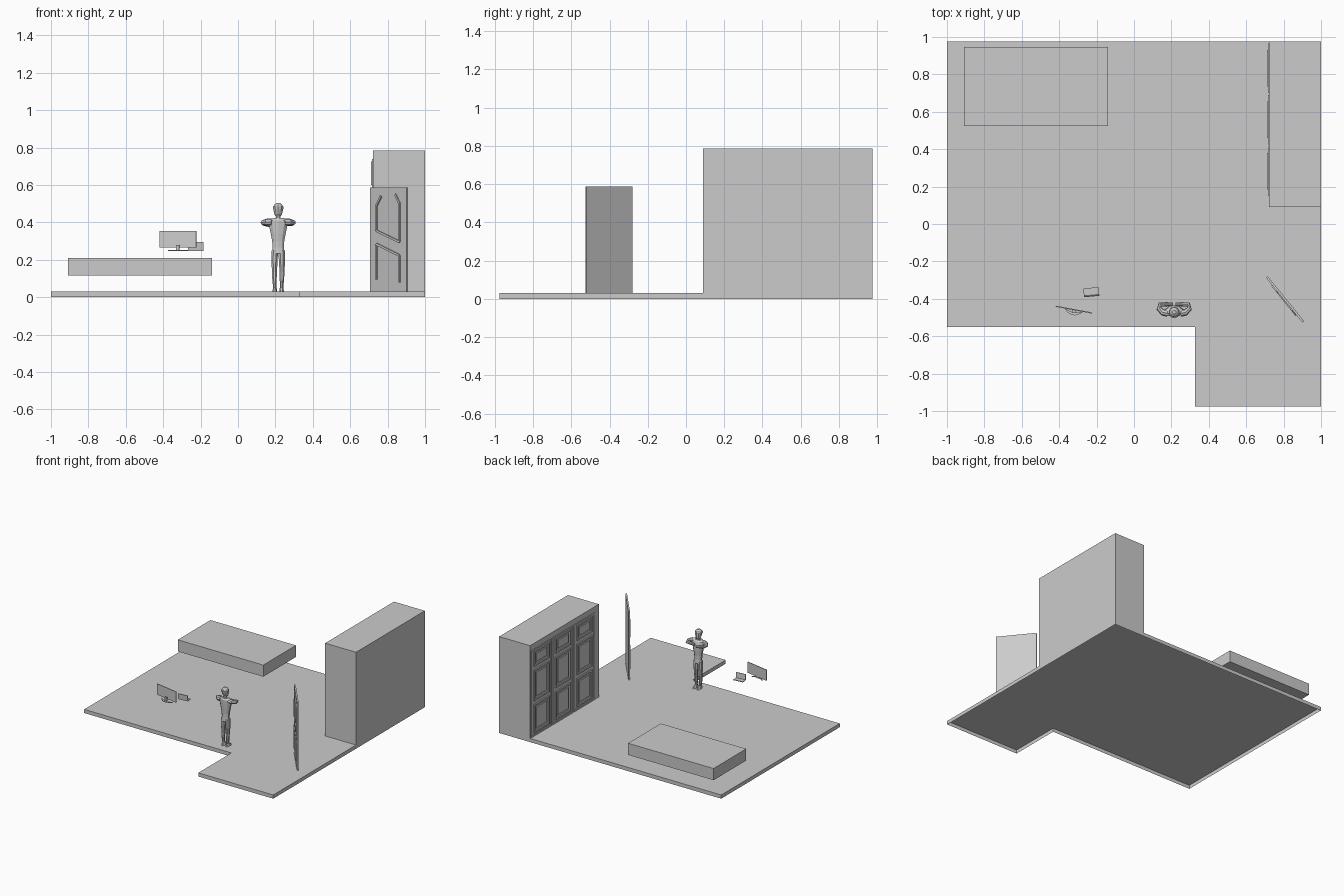
import bpy, bmesh, math
from mathutils import Vector, Matrix

if "Cube" in bpy.data.objects:
    bpy.data.objects.remove(bpy.data.objects["Cube"])


def finish(name, bm, matrix=None):
    bmesh.ops.recalc_face_normals(bm, faces=bm.faces)
    me = bpy.data.meshes.new(name)
    bm.to_mesh(me)
    bm.free()
    ob = bpy.data.objects.new(name, me)
    if matrix:
        ob.matrix_world = matrix
    bpy.context.collection.objects.link(ob)
    return ob


def add_box(bm, lo, hi, rot=None):
    lo, hi = Vector(lo), Vector(hi)
    m = Matrix.Translation((lo + hi) / 2) @ (rot or Matrix()) @ Matrix.Diagonal((*(hi - lo), 1))
    bmesh.ops.create_cube(bm, size=1, matrix=m)


def box(name, lo, hi, matrix=None):
    bm = bmesh.new()
    add_box(bm, lo, hi)
    return finish(name, bm, matrix)


def frame(bm, y0, y1, z0, z1, x0, x1, w):
    # rectangular moulding lying in the yz plane
    add_box(bm, (x0, y0, z0), (x1, y0 + w, z1))
    add_box(bm, (x0, y1 - w, z0), (x1, y1, z1))
    add_box(bm, (x0, y0 + w, z0), (x1, y1 - w, z0 + w))
    add_box(bm, (x0, y0 + w, z1 - w), (x1, y1 - w, z1))


def skin(bm, rings):
    rows = [[bm.verts.new(p) for p in r] for r in rings]
    n = len(rows[0])
    for a, b in zip(rows, rows[1:]):
        for i in range(n):
            bm.faces.new((a[i], a[(i + 1) % n], b[(i + 1) % n], b[i]))
    bm.faces.new(rows[0])
    bm.faces.new(rows[-1])


def stack(bm, sections, n=10):
    # sections: centre x, centre y, z, radius x, radius y
    skin(bm, [[(cx + rx * math.cos(2 * math.pi * (i + .5) / n),
                cy + ry * math.sin(2 * math.pi * (i + .5) / n), z) for i in range(n)]
              for cx, cy, z, rx, ry in sections])


def tube(bm, pts, radii, n=8):
    pts = [Vector(p) for p in pts]
    rings = []
    for i, p in enumerate(pts):
        d = (pts[min(i + 1, len(pts) - 1)] - pts[max(i - 1, 0)]).normalized()
        s = d.cross(Vector((0, 0, 1))).normalized()
        u = s.cross(d)
        rings.append([p + radii[i] * (s * math.cos(a) + u * math.sin(a))
                      for a in [2 * math.pi * k / n for k in range(n)]])
    skin(bm, rings)


# L-shaped floor: top sheet with a skirt, open underneath
FL = 0.03
bm = bmesh.new()
outline = [(-1, -.55), (.325, -.55), (.325, -.975), (1, -.975), (1, .975), (-1, .975)]
top = [bm.verts.new((x, y, FL)) for x, y in outline]
low = [bm.verts.new((x, y, 0)) for x, y in outline]
bm.faces.new(top)
for i in range(len(top)):
    j = (i + 1) % len(top)
    bm.faces.new((top[i], low[i], low[j], top[j]))
finish("floor", bm)

# Bed slab
box("bed", (-.91, .525, .115), (-.14, .945, .21))

# Wardrobe with three panelled doors
box("wardrobe", (.722, .09, FL), (1, .975, .785))
for i in range(3):
    bm = bmesh.new()
    y0 = .15 + i * .275
    y1 = y0 + .265
    frame(bm, y0, y1, FL + .002, .74, .717, .724, .012)
    for z0, z1 in ((.06, .29), (.32, .57), (.60, .725)):
        frame(bm, y0 + .035, y1 - .035, z0, z1, .712, .724, .012)
        add_box(bm, (.715, y0 + .065, z0 + .03), (.724, y1 - .065, z1 - .03))
    finish("wardrobe_door_%d" % (i + 1), bm)

# Open room door: local x along the leaf, local -y is the moulded side
ang = math.atan2(-.24, .195)
place = Matrix.Translation((.71, -.283, 0)) @ Matrix.Rotation(ang, 4, 'Z')
L = .309
box("room_door", (0, -.006, FL), (L, .006, .587), place)
bm = bmesh.new()
lines = [[(.098, .54), (.058, .49), (.058, .355), (.254, .295), (.254, .50), (.218, .55)],
         [(.058, .095), (.058, .285), (.254, .222), (.254, .08)]]
for path in lines:
    for a, b in zip(path, path[1:]):
        dx, dz = b[0] - a[0], b[1] - a[1]
        ln = math.hypot(dx, dz)
        c = Vector(((a[0] + b[0]) / 2, -.008, (a[1] + b[1]) / 2))
        h = Vector((ln / 2, .004, .006))
        add_box(bm, c - h, c + h, Matrix.Rotation(-math.atan2(dz, dx), 4, 'Y'))
finish("room_door_moulding", bm, place)

# Monitor: screen facing the room, neck and crescent foot behind it
place = Matrix.Translation((-.321, -.458, 0)) @ Matrix.Rotation(math.radians(-10.5), 4, 'Z')
box("monitor_screen", (-.099, -.003, .265), (.099, .003, .353), place)
bm = bmesh.new()
add_box(bm, (-.008, -.018, .25), (.01, -.003, .28))
N = 10
inner, outer = [], []
for k in range(N + 1):
    t = -1 + 2 * k / N
    outer.append((.055 * t, -.03 + .032 * t * t))
    inner.append((.055 * t, -.014 + .018 * t * t))
for k in range(N):
    quad = [outer[k], outer[k + 1], inner[k + 1], inner[k]]
    skin(bm, [[(x, y, z) for x, y in quad] for z in (.247, .252)])
finish("monitor_stand", bm, place)

# Laptop: base toward the room, screen upright behind it
place = Matrix.Translation((-.228, -.365, 0)) @ Matrix.Rotation(math.radians(5), 4, 'Z')
box("laptop_base", (-.041, -.018, .247), (.041, .024, .252), place)
bm = bmesh.new()
add_box(bm, (-.041, -.021, .25), (.041, -.017, .295), Matrix.Rotation(math.radians(5), 4, 'X'))
finish("laptop_screen", bm, place)

# Standing figure with folded arms, facing +y
place = Matrix.Translation((.215, -.465, 0))
bm = bmesh.new()
stack(bm, [(0, 0, .235, .037, .025), (0, 0, .265, .032, .022), (0, 0, .30, .034, .023),
           (0, 0, .34, .042, .027), (0, 0, .385, .052, .030), (0, -.004, .41, .052, .027),
           (0, -.006, .423, .030, .020)])
finish("figure_torso", bm, place)
bm = bmesh.new()
stack(bm, [(0, -.006, .415, .014, .014), (0, -.005, .44, .013, .014)], 8)
stack(bm, [(0, .003, .432, .013, .015), (0, 0, .443, .021, .022), (0, -.004, .463, .026, .027),
           (0, -.006, .482, .027, .028), (0, -.006, .496, .021, .023), (0, -.006, .505, .009, .011)])
finish("figure_head", bm, place)
bm = bmesh.new()
stack(bm, [(0, -.008, .472, .029, .030), (0, -.008, .484, .030, .031)])
finish("figure_hair_band", bm, place)

for side, s in (("left", -1), ("right", 1)):
    bm = bmesh.new()
    stack(bm, [(s * .018, .010, FL, .014, .032), (s * .018, .008, .042, .012, .027),
               (s * .018, 0, .052, .010, .012), (s * .020, -.003, .10, .013, .016),
               (s * .020, 0, .135, .014, .016), (s * .020, 0, .19, .018, .021),
               (s * .019, 0, .25, .019, .023)], 8)
    finish("figure_leg_" + side, bm, place)
    bm = bmesh.new()
    tube(bm, [(s * .035, -.012, .402), (s * .06, -.008, .402), (s * .081, .012, .399),
              (s * .076, .034, .395), (s * .04, .036, .388 + s * .004), (s * .008, .036, .386 + s * .006)],
         [.019, .018, .014, .013, .011, .009])
    finish("figure_arm_" + side, bm, place)
